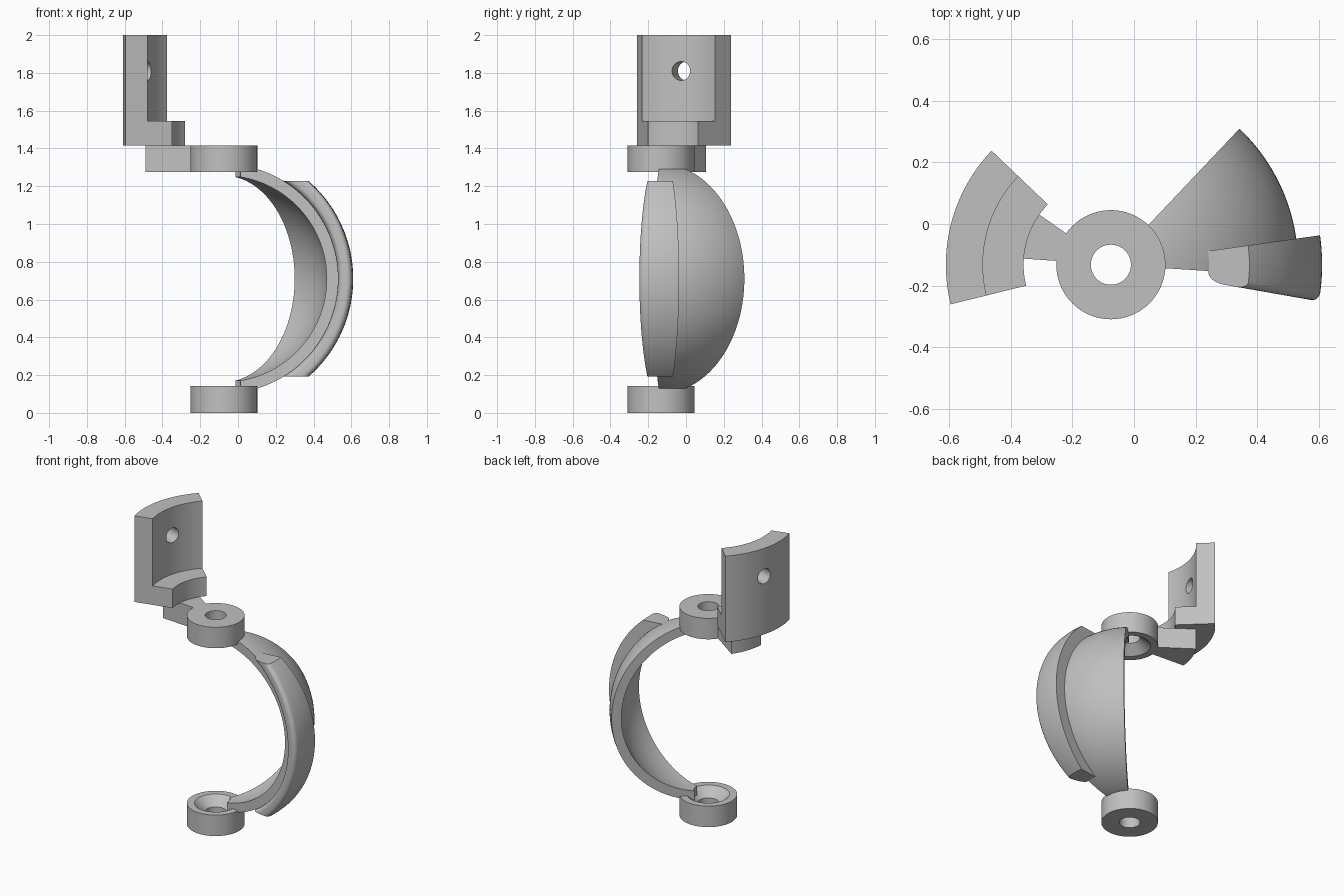
import bpy, bmesh
from math import sin, cos, asin, acos, radians, pi
from mathutils import Matrix, Vector

default = bpy.data.objects.get("Cube")
if default:
    bpy.data.objects.remove(default, do_unlink=True)

AX, AY, MID = -0.075, -0.132, 0.71   # pivot axis and sphere centre height
R_IN, R_OUT, R_RAIL = 0.546, 0.607, 0.685

grey = bpy.data.materials.new("plain grey")
grey.use_nodes = True
colour = (0.53, 0.53, 0.53, 1)
grey.diffuse_color = colour
grey.node_tree.nodes["Principled BSDF"].inputs["Base Color"].default_value = colour


def span(a, b, n):
    return [a + (b - a) * i / n for i in range(n + 1)]


def polar(rho, az, z):
    return Vector((AX + rho * cos(az), AY + rho * sin(az), z))


def skin(name, rows, closed=False):
    """Join matching closed loops into a solid, capping the ends if open."""
    bm = bmesh.new()
    loops = [[bm.verts.new(p) for p in row] for row in rows]
    pairs = list(zip(loops, loops[1:]))
    if closed:
        pairs.append((loops[-1], loops[0]))
    else:
        bm.faces.new(loops[0])
        bm.faces.new(loops[-1][::-1])
    n = len(loops[0])
    for a, b in pairs:
        for i in range(n):
            j = (i + 1) % n
            bm.faces.new((a[i], b[i], b[j], a[j]))
    bmesh.ops.recalc_face_normals(bm, faces=bm.faces)
    mesh = bpy.data.meshes.new(name)
    bm.to_mesh(mesh)
    bm.free()
    mesh.materials.append(grey)
    obj = bpy.data.objects.new(name, mesh)
    bpy.context.collection.objects.link(obj)
    return obj


def sector(name, profile, start, end, steps):
    """Sweep a (radius, height) profile about the pivot axis."""
    full = end - start == 360
    angles = span(radians(start), radians(end), steps)
    if full:
        angles.pop()
    return skin(name, [[polar(r, a, z) for r, z in profile] for a in angles], full)


def smooth(obj):
    bpy.ops.object.select_all(action="DESELECT")
    obj.select_set(True)
    bpy.context.view_layer.objects.active = obj
    bpy.ops.object.shade_smooth_by_angle(angle=radians(25))


parts = []

# Pivot rings, countersunk on the sides that face each other
ring = [(0.065, 0), (0.177, 0), (0.177, 0.142), (0.131, 0.142), (0.065, 0.085)]
parts.append(sector("lower_ring", ring, 0, 360, 72))
parts.append(sector("upper_ring", [(r, 2 * MID - 0.004 - z) for r, z in ring], 0, 360, 72))

# Spherical shell sector
def arc(radius):
    limit = acos(0.088 / radius)
    return [(radius * cos(e), MID + radius * sin(e)) for e in span(-limit, limit, 64)]

parts.append(sector("spherical_shell", arc(R_OUT) + arc(R_IN)[::-1], -3.7, 46.6, 32))

# Raised rail with a rounded front edge and flat ends
section = [(R_OUT, a) for a in span(8, -5, 6)]
section += [(R_OUT + 0.03 * (1 - cos(t)), -5 - 5 * sin(t)) for t in span(0, pi / 2, 6)[1:]]
section += [(R_RAIL - 0.025 * (1 - sin(t)), -7.5 - 2.5 * cos(t)) for t in span(0, pi / 2, 6)]
section += [(R_RAIL, a) for a in span(-7.5, 8, 8)[1:]]
rows = []
for t in span(-1, 1, 56):
    row = []
    for r, a in section:
        e = t * asin(0.517 / r)
        row.append(polar(r * cos(e), radians(a), MID + r * sin(e)))
    rows.append(row)
parts.append(skin("edge_rail", rows))

# Arm joining the upper ring to the bracket
arm = [(0.16, 1.274), (0.415, 1.274), (0.415, 1.416), (0.16, 1.416)]
parts.append(sector("bracket_arm", arm, 145, 176, 16))

# Curved L-shaped bracket with a screw hole
ell = [(0.283, 1.416), (0.535, 1.416), (0.535, 2), (0.415, 2), (0.415, 1.545), (0.283, 1.545)]
bracket = sector("mounting_bracket", ell, 136.3, 193.9, 32)
bore = radians(165.1)
direction = Vector((cos(bore), sin(bore), 0))
side = Vector((-sin(bore), cos(bore), 0))
centre = polar(0.475, bore, 1.81)
circle = [side * 0.05 * cos(t) + Vector((0, 0, 0.05 * sin(t))) for t in span(0, 2 * pi, 32)[:-1]]
cutter = skin("hole_cutter", [[centre + direction * d + c for c in circle] for d in (-0.15, 0.15)])
cutter.hide_render = True
cut = bracket.modifiers.new("screw hole", "BOOLEAN")
cut.operation = "DIFFERENCE"
cut.solver = "EXACT"
cut.object = cutter
bpy.context.view_layer.objects.active = bracket
bpy.ops.object.modifier_apply(modifier=cut.name)
bpy.data.objects.remove(cutter, do_unlink=True)
parts.append(bracket)

for part in parts:
    smooth(part)
